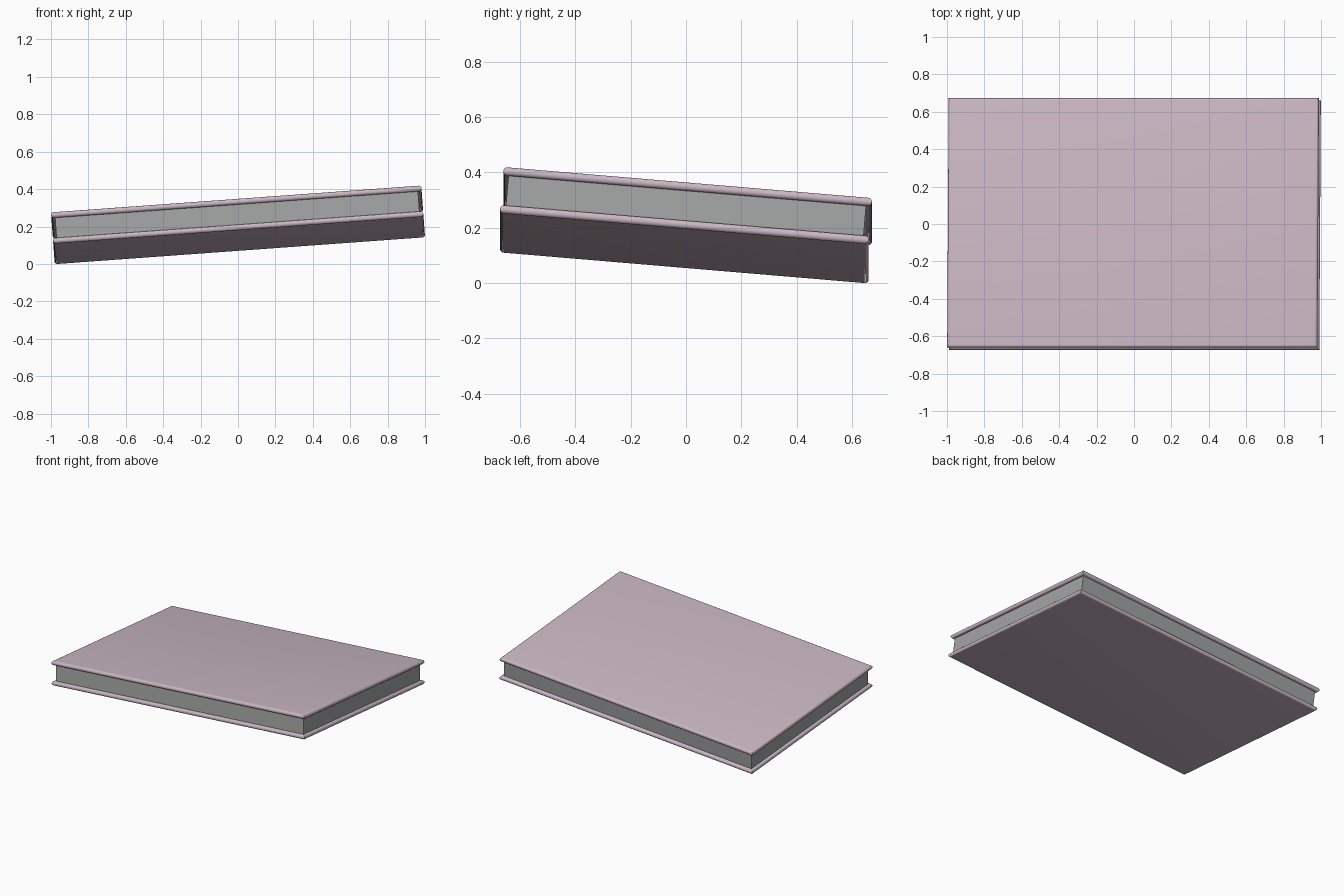
import bpy, bmesh, math
from mathutils import Matrix, Vector

if "Cube" in bpy.data.objects:
    bpy.data.objects.remove(bpy.data.objects["Cube"])

L, W, T = 1.985, 1.338, 0.168      # slab length, width, total thickness
PLATE, INSET = 0.030, 0.020        # plate thickness, core set-back
TILT = (Matrix.Rotation(-math.radians(4.15), 3, 'Y')
        @ Matrix.Rotation(-math.radians(4.82), 3, 'X'))


def material(name, rgb):
    m = bpy.data.materials.new(name)
    m.diffuse_color = (*rgb, 1)
    m.use_nodes = True
    m.node_tree.nodes["Principled BSDF"].inputs["Base Color"].default_value = m.diffuse_color
    return m


def stack(name, rings, mat):
    """Rectangular solid from stacked (inset, height) rings."""
    bm = bmesh.new()
    loops = []
    for inset, z in rings:
        x, y = L / 2 - inset, W / 2 - inset
        loops.append([bm.verts.new((sx * x, sy * y, z))
                      for sx, sy in ((-1, -1), (1, -1), (1, 1), (-1, 1))])
    for a, b in zip(loops, loops[1:]):
        for i in range(4):
            j = (i + 1) % 4
            bm.faces.new((a[i], a[j], b[j], b[i]))
    bm.faces.new(loops[0][::-1])
    bm.faces.new(loops[-1])
    bm.transform(TILT.to_4x4())
    me = bpy.data.meshes.new(name)
    bm.to_mesh(me)
    bm.free()
    me.materials.append(mat)
    ob = bpy.data.objects.new(name, me)
    bpy.context.collection.objects.link(ob)
    bpy.ops.object.select_all(action='DESELECT')
    ob.select_set(True)
    bpy.context.view_layer.objects.active = ob
    bpy.ops.object.shade_smooth_by_angle(angle=math.radians(35))
    return ob


pink = material("dusty pink", (0.60, 0.48, 0.55))
grey = material("neutral grey", (0.36, 0.375, 0.365))

# Half-round edge profile of a plate
r = PLATE / 2
bullnose = [(r - r * math.cos(t), r * math.sin(t))
            for t in (math.pi * (k / 10 - 0.5) for k in range(11))]

parts = []
for name, side in (("lower_plate", -1), ("upper_plate", 1)):
    mid = side * (T / 2 - r)
    parts.append(stack(name, [(i, mid + z) for i, z in bullnose], pink))

# Recessed core between the plates
h = T / 2 - PLATE
parts.append(stack("core", [(INSET, -h - 0.002), (INSET, h + 0.002)], grey))

# Rest the lowest corner on the ground and centre the slab
pts = [v.co for o in parts for v in o.data.vertices]
lo = Vector([min(p[i] for p in pts) for i in range(3)])
hi = Vector([max(p[i] for p in pts) for i in range(3)])
shift = Vector((-(lo.x + hi.x) / 2, -(lo.y + hi.y) / 2, -lo.z))
for o in parts:
    o.data.transform(Matrix.Translation(shift))
